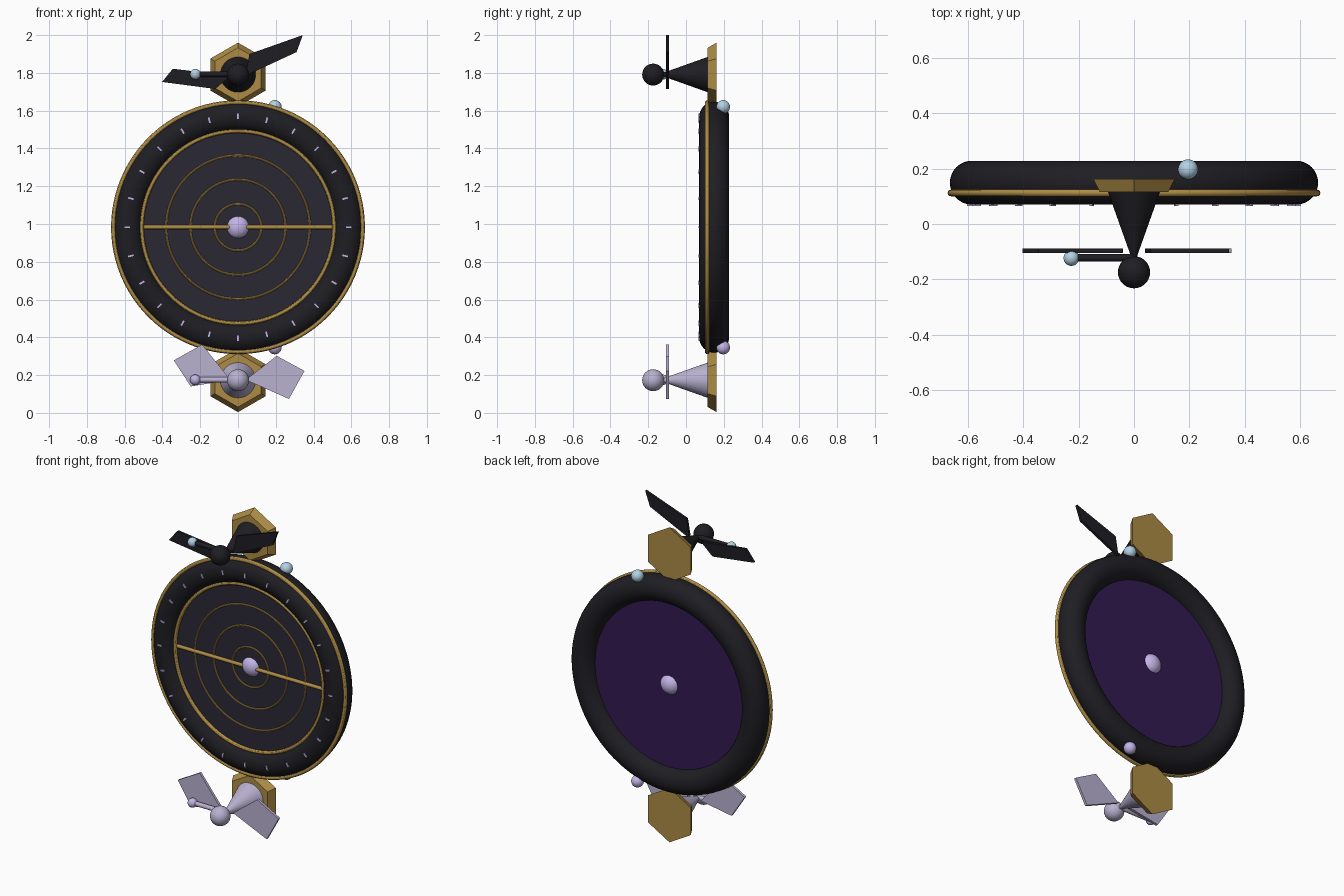
import bpy, bmesh
from math import pi, sin, cos

if "Cube" in bpy.data.objects:
    bpy.data.objects.remove(bpy.data.objects["Cube"])

CZ = 0.983                    # height of the wheel centre
FACE = (pi / 2, 0, 0)         # turns a primitive's axis along y


def material(name, rgb):
    m = bpy.data.materials.new(name)
    m.diffuse_color = (*rgb, 1)
    m.use_nodes = True
    m.node_tree.nodes["Principled BSDF"].inputs["Base Color"].default_value = m.diffuse_color
    return m


DARK = material("dark", (0.013, 0.013, 0.017))
GOLD = material("gold", (0.42, 0.26, 0.06))
PANEL = material("panel", (0.023, 0.021, 0.033))
PURPLE = material("purple", (0.032, 0.011, 0.085))
LILAC = material("lilac", (0.55, 0.46, 0.80))
PALE = material("pale", (0.48, 0.44, 0.63))
BLUE = material("blue", (0.45, 0.64, 0.78))


def finish(name, mat, smooth=True):
    ob = bpy.context.object
    ob.name = name
    ob.data.materials.append(mat)
    if smooth:
        bpy.ops.object.shade_smooth_by_angle()
    return ob


def ring(name, mat, y, major, minor, segs=96, sides=12):
    bpy.ops.mesh.primitive_torus_add(location=(0, y, CZ), rotation=FACE, major_radius=major,
                                     minor_radius=minor, major_segments=segs, minor_segments=sides)
    return finish(name, mat)


def ball(name, mat, loc, r):
    bpy.ops.mesh.primitive_uv_sphere_add(segments=32, ring_count=16, radius=r, location=loc)
    return finish(name, mat)


def cone(name, mat, z, y_back, y_front, r_back, r_front, sides, smooth=True):
    bpy.ops.mesh.primitive_cone_add(vertices=sides, radius1=r_back, radius2=r_front,
                                    depth=y_back - y_front, rotation=FACE,
                                    location=(0, (y_back + y_front) / 2, z))
    return finish(name, mat, smooth)


def bar(name, mat, x0, x1, y, z, r):
    bpy.ops.mesh.primitive_cylinder_add(vertices=16, radius=r, depth=x1 - x0,
                                        location=((x0 + x1) / 2, y, z), rotation=(0, pi / 2, 0))
    return finish(name, mat)


def plate(name, mat, outline, y=-0.097, thick=0.016):
    bm = bmesh.new()
    f = bm.faces.new([bm.verts.new((x, y - thick / 2, z)) for x, z in outline])
    ext = bmesh.ops.extrude_face_region(bm, geom=[f])
    bmesh.ops.translate(bm, vec=(0, thick, 0),
                        verts=[v for v in ext["geom"] if isinstance(v, bmesh.types.BMVert)])
    bmesh.ops.recalc_face_normals(bm, faces=bm.faces)
    me = bpy.data.meshes.new(name)
    bm.to_mesh(me)
    bm.free()
    me.materials.append(mat)
    bpy.context.collection.objects.link(bpy.data.objects.new(name, me))


# Wheel: round rim, gold trims and the two-sided panel
ring("wheel_rim", DARK, 0.149, 0.585, 0.079, sides=32)
ring("outer_trim", GOLD, 0.112, 0.660, 0.012)
ring("inner_trim", GOLD, 0.112, 0.509, 0.011)
cone("front_panel", PANEL, CZ, 0.152, 0.125, 0.52, 0.52, 96)
cone("back_panel", PURPLE, CZ, 0.166, 0.150, 0.52, 0.52, 96)
for i, r in enumerate((0.123, 0.252, 0.380)):
    ring(f"dial_ring_{i + 1}", GOLD, 0.122, r, 0.006, sides=8)
bar("cross_bar", GOLD, -0.5, 0.5, 0.119, CZ, 0.011)
hub = ball("hub", LILAC, (0, 0.146, CZ), 0.063)
hub.scale.y = 0.85

# Tick marks around the rim
for i in range(24):
    a = i * pi / 12
    bpy.ops.mesh.primitive_cube_add(size=1, location=(0.587 * sin(a), 0.071, CZ + 0.587 * cos(a)),
                                    rotation=(0, a, 0))
    bpy.context.object.scale = (0.009, 0.012, 0.03)
    finish(f"tick_{i + 1}", LILAC, False)

# Winged ornaments above and below the wheel
ornaments = {
    "top": (1.791, DARK, BLUE,
            [(0.04, 1.785), (0.31, 1.91), (0.343, 2.0), (0.06, 1.90)],
            [(-0.04, 1.785), (-0.12, 1.715), (-0.402, 1.752), (-0.345, 1.822)]),
    "bottom": (0.173, PALE, LILAC,
               [(0.04, 0.175), (0.27, 0.074), (0.352, 0.222), (0.205, 0.302)],
               [(-0.04, 0.175), (-0.25, 0.14), (-0.34, 0.278), (-0.19, 0.362)]),
}
for side, (z, body, gem, right, left) in ornaments.items():
    cone(f"{side}_hex_mount", GOLD, z, 0.162, 0.115, 0.169, 0.142, 6, False)
    cone(f"{side}_cone", body, z, 0.125, -0.125, 0.097, 0.008, 32)
    ball(f"{side}_head", body, (0, -0.174, z), 0.058)
    plate(f"{side}_right_wing", body, right)
    plate(f"{side}_left_wing", body, left)
    bar(f"{side}_arm", body, -0.225, 0.0, -0.122, z + 0.002, 0.014)
    ball(f"{side}_arm_tip", gem, (-0.226, -0.123, z + 0.002), 0.028)

# Small beads on the rim
ball("top_bead", BLUE, (0.195, 0.197, 1.62), 0.036)
ball("bottom_bead", LILAC, (0.195, 0.197, 0.346), 0.036)
